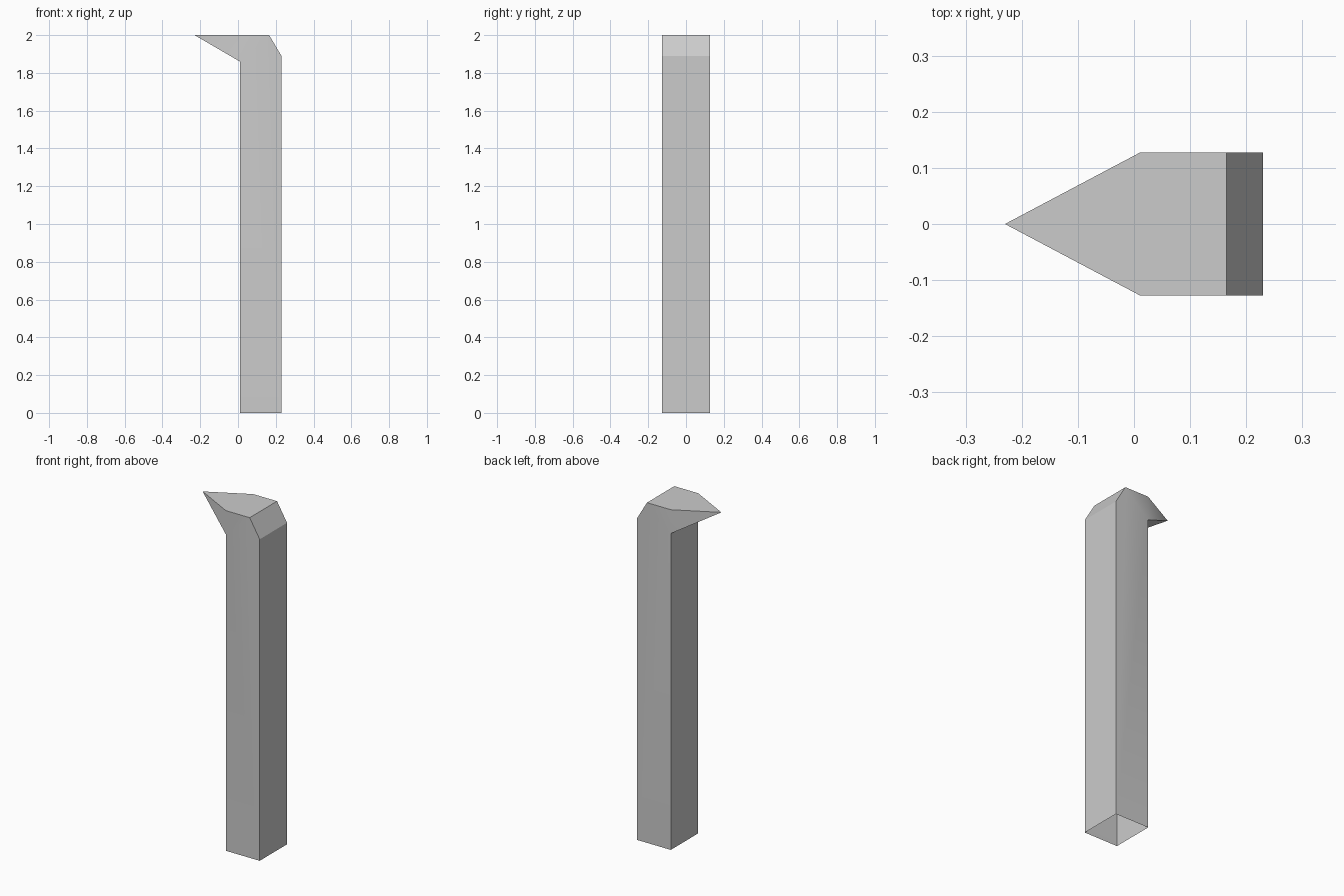
import bpy, bmesh, math
from mathutils import Vector

if "Cube" in bpy.data.objects:
    bpy.data.objects.remove(bpy.data.objects["Cube"])

HALF_W = 0.127
FRONT, BACK, TIP = 0.01, 0.23, -0.23

# Side profile of the post (x, z): chamfered top back corner
profile = [(FRONT, 0), (BACK, 0), (BACK, 1.89), (0.165, 2), (FRONT, 2), (FRONT, 1.86)]

bm = bmesh.new()
side = bm.faces.new([bm.verts.new((x, -HALF_W, z)) for x, z in profile])

# Extrude the profile across the width, keeping both sides
ext = bmesh.ops.extrude_face_region(bm, geom=[side], use_keep_orig=True)
moved = [g for g in ext["geom"] if isinstance(g, bmesh.types.BMVert)]
bmesh.ops.translate(bm, verts=moved, vec=(0, 2 * HALF_W, 0))
bmesh.ops.recalc_face_normals(bm, faces=bm.faces[:])


def face_at(x, z):
    """Face across the width whose centre is nearest to (x, z)."""
    return min(bm.faces, key=lambda f: (f.calc_center_median() - Vector((x, 0, z))).length)


# Pull the small front top face out into a pointed beak
beak = bmesh.ops.poke(bm, faces=[face_at(FRONT, 1.93)])
beak["verts"][0].co = (TIP, 0, 2)

# Merge the flat top of the beak with the flat top of the post
seam = [e for e in bm.edges if all(abs(v.co.x - FRONT) < 1e-4 and v.co.z > 1.99 for v in e.verts)]
bmesh.ops.dissolve_edges(bm, edges=seam, use_verts=False)

# Open bottom
bmesh.ops.delete(bm, geom=[face_at(0.12, 0)], context="FACES_ONLY")

mesh = bpy.data.meshes.new("beaked_post")
bm.to_mesh(mesh)
bm.free()
post = bpy.data.objects.new("beaked_post", mesh)
bpy.context.collection.objects.link(post)
bpy.context.view_layer.objects.active = post
post.select_set(True)
bpy.ops.object.shade_smooth_by_angle(angle=math.radians(30))
